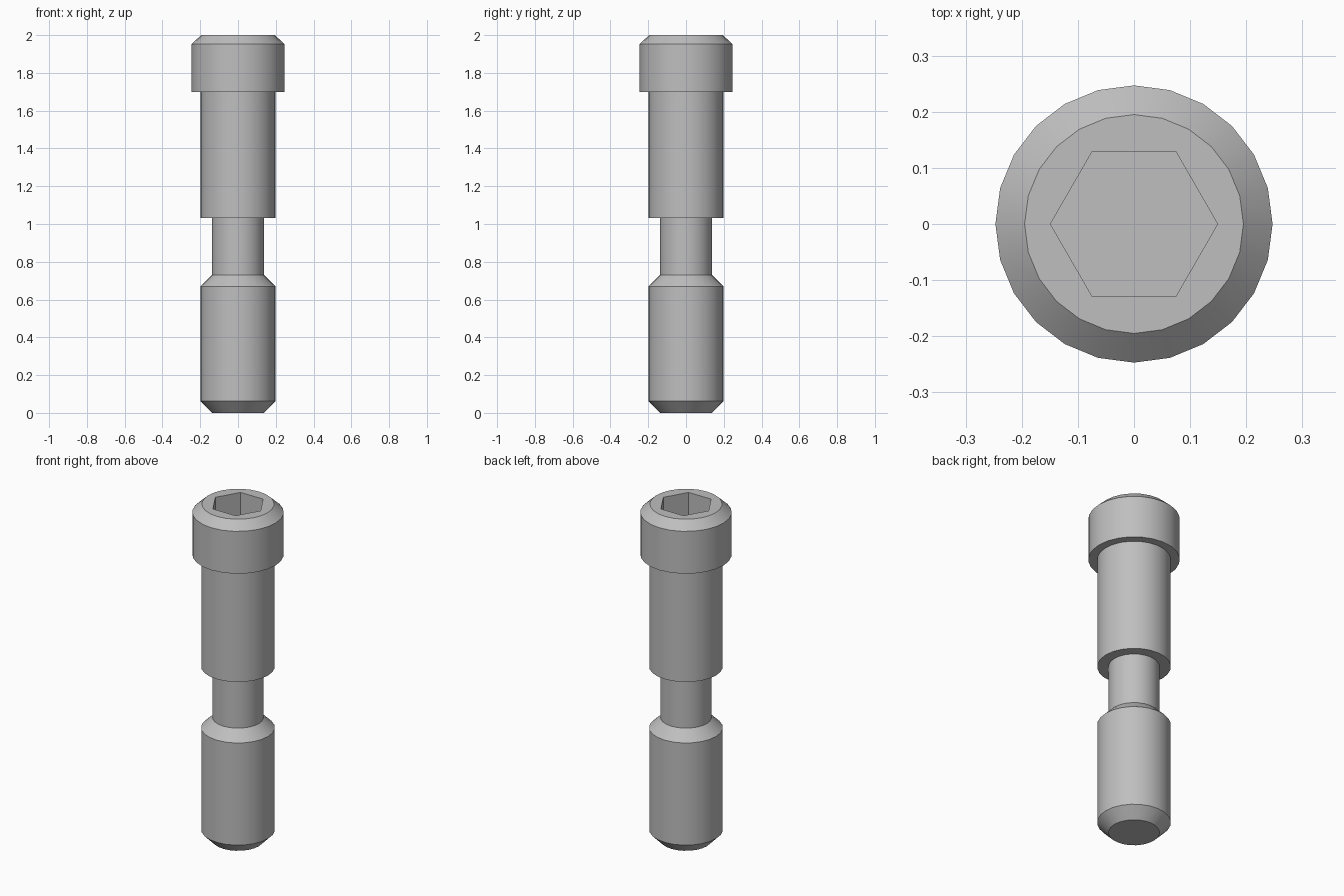
import bpy, bmesh
from math import cos, sin, pi, radians

cube = bpy.data.objects.get("Cube")
if cube:
    bpy.data.objects.remove(cube, do_unlink=True)

SIDES = 24
SOCKET_DEPTH = 0.18

steel = bpy.data.materials.new("grey steel")
steel.use_nodes = True
colour = (0.52, 0.52, 0.52, 1)
steel.diffuse_color = colour
steel.node_tree.nodes["Principled BSDF"].inputs["Base Color"].default_value = colour

bm = bmesh.new()


def ring(radius, z, sides):
    return [bm.verts.new((radius * cos(2 * pi * i / sides), radius * sin(2 * pi * i / sides), z))
            for i in range(sides)]


def skin(lower, upper):
    n = len(lower)
    for i in range(n):
        j = (i + 1) % n
        bm.faces.new((lower[i], lower[j], upper[j], upper[i]))


def loop_edges(verts):
    return [bm.edges.get((v, verts[(i + 1) % len(verts)])) for i, v in enumerate(verts)]


# Turned body: chamfered tip, relieved neck, shank and head (radius, height)
profile = [(0.138, 0), (0.199, 0.062), (0.199, 0.67), (0.138, 0.73),
           (0.138, 1.033), (0.199, 1.033), (0.199, 1.70), (0.247, 1.70),
           (0.247, 1.952), (0.195, 2.0)]
rings = [ring(r, z, SIDES) for r, z in profile]
for lower, upper in zip(rings, rings[1:]):
    skin(lower, upper)
bm.faces.new(rings[0][::-1])

# Hexagonal socket sunk into the head
rim = ring(0.149, 2.0, 6)
floor = ring(0.149, 2.0 - SOCKET_DEPTH, 6)
skin(rim, floor)
bm.faces.new(floor)

# Flat top face around the socket
bmesh.ops.triangle_fill(bm, use_beauty=True, normal=(0, 0, 1),
                        edges=loop_edges(rings[-1]) + loop_edges(rim))
bmesh.ops.recalc_face_normals(bm, faces=bm.faces)

mesh = bpy.data.meshes.new("socket_screw")
bm.to_mesh(mesh)
bm.free()
mesh.materials.append(steel)
screw = bpy.data.objects.new("socket_screw", mesh)
bpy.context.collection.objects.link(screw)

bpy.ops.object.select_all(action="DESELECT")
screw.select_set(True)
bpy.context.view_layer.objects.active = screw
bpy.ops.object.shade_smooth_by_angle(angle=radians(30))
